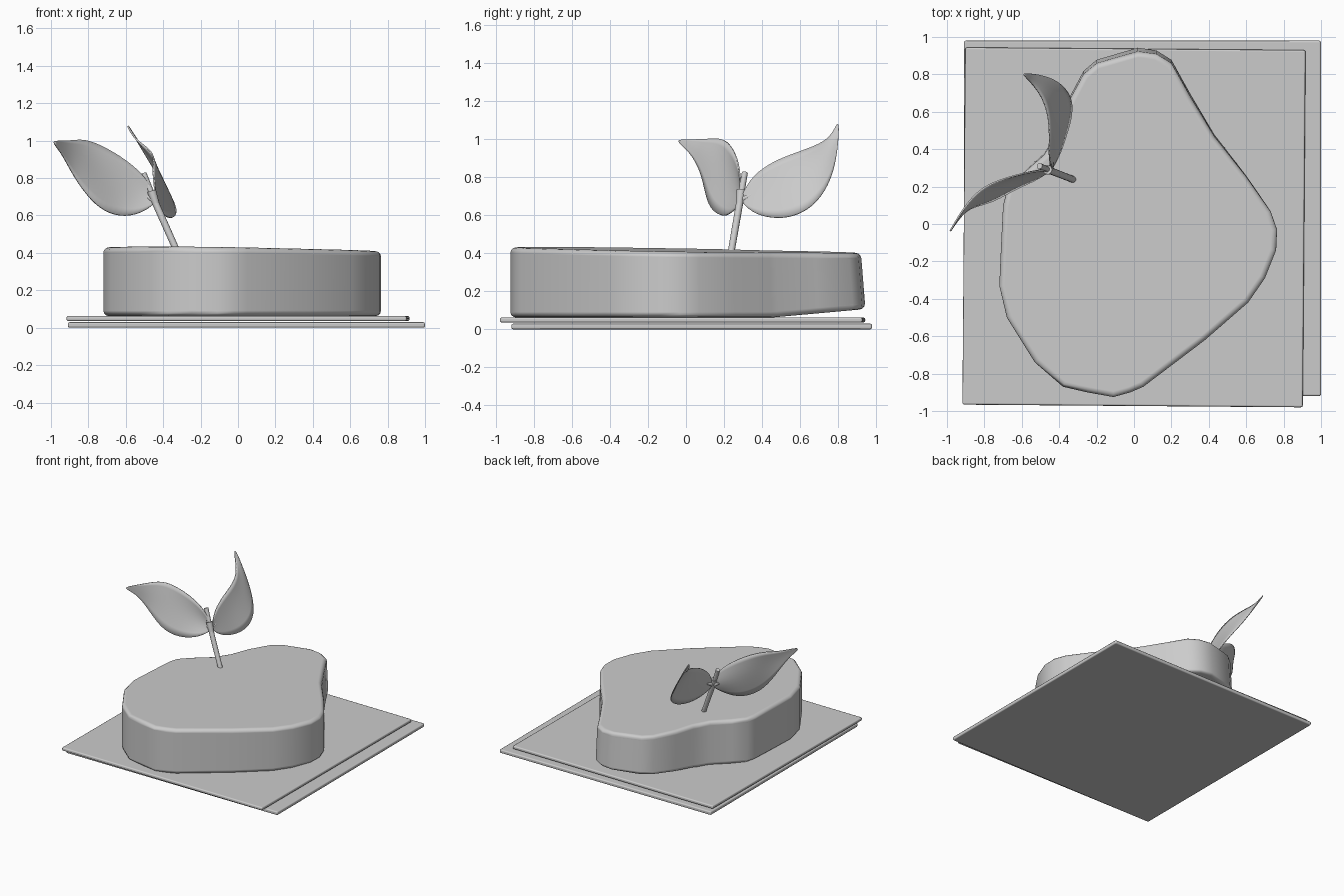
import bpy, bmesh, math
from mathutils import Vector

if "Cube" in bpy.data.objects:
    bpy.data.objects.remove(bpy.data.objects["Cube"])


def finish(name, bm, angle=35):
    bmesh.ops.recalc_face_normals(bm, faces=bm.faces)
    mesh = bpy.data.meshes.new(name)
    bm.to_mesh(mesh)
    bm.free()
    ob = bpy.data.objects.new(name, mesh)
    bpy.context.collection.objects.link(ob)
    bpy.ops.object.select_all(action='DESELECT')
    ob.select_set(True)
    bpy.context.view_layer.objects.active = ob
    bpy.ops.object.shade_smooth_by_angle(angle=math.radians(angle))
    return ob


def bevel(ob, width, segments):
    m = ob.modifiers.new("bevel", 'BEVEL')
    m.width, m.segments = width, segments
    m.limit_method = 'ANGLE'
    m.angle_limit = math.radians(40)
    m.harden_normals = True


# Thin square plates, slightly offset from each other
def plate(name, center, size, turn):
    bm = bmesh.new()
    bmesh.ops.create_cube(bm, size=1)
    for v in bm.verts:
        v.co = Vector([a * b for a, b in zip(v.co, size)])
    ob = finish(name, bm)
    ob.location = center
    ob.rotation_euler.z = math.radians(turn)
    bevel(ob, 0.01, 2)


plate("lower_plate", (0.045, 0.03, 0.015), (1.91, 1.9, 0.03), 0)
plate("upper_plate", (0, -0.018, 0.049), (1.82, 1.91, 0.027), -0.45)

# Fruit slice: pear outline extruded, with a sloping top and a raised back underside
outline = [(0.02, 0.945), (0.12, 0.93), (0.2, 0.88), (0.3, 0.70), (0.43, 0.48),
           (0.6, 0.26), (0.73, 0.07), (0.765, -0.03), (0.76, -0.14), (0.70, -0.29),
           (0.61, -0.42), (0.38, -0.62), (0.05, -0.87), (-0.02, -0.90), (-0.11, -0.925),
           (-0.25, -0.90), (-0.38, -0.87), (-0.53, -0.74), (-0.68, -0.50), (-0.72, -0.33),
           (-0.71, -0.10), (-0.70, 0.10), (-0.68, 0.18), (-0.60, 0.27), (-0.48, 0.38),
           (-0.41, 0.50), (-0.36, 0.65), (-0.27, 0.82), (-0.20, 0.88)]
bm = bmesh.new()
face = bm.faces.new([bm.verts.new((x, y, 0)) for x, y in outline])
ext = bmesh.ops.extrude_face_region(bm, geom=[face])
for v in ext["geom"]:
    if isinstance(v, bmesh.types.BMVert):
        v.co.z = 1
bmesh.ops.bisect_plane(bm, geom=bm.verts[:] + bm.edges[:] + bm.faces[:],
                       plane_co=(0, 0.45, 0), plane_no=(0, 1, 0))
for v in bm.verts:
    x, y, z = v.co
    if z > 0.5:
        v.co = (x, y * (0.975 if y > 0 else 1), 0.417 - 0.012 * x - 0.015 * y)
    else:
        v.co.z = 0.062 + 0.09 * max(0, y - 0.45)
body = finish("fruit_slice", bm)
bevel(body, 0.03, 3)


# Stem parts: tapered cylinders between two points
def rod(name, a, b, r1, r2):
    a, b = Vector(a), Vector(b)
    bm = bmesh.new()
    bmesh.ops.create_cone(bm, cap_ends=True, segments=12, radius1=r1, radius2=r2,
                          depth=(b - a).length)
    ob = finish(name, bm, 50)
    ob.location = (a + b) / 2
    ob.rotation_euler = (b - a).to_track_quat('Z', 'Y').to_euler()


node = (-0.447, 0.285, 0.68)
rod("stem_lower", (-0.318, 0.235, 0.39), node, 0.018, 0.019)
rod("stem_collar", (-0.438, 0.282, 0.66), (-0.462, 0.29, 0.73), 0.019, 0.025)
rod("stem_upper", node, (-0.505, 0.31, 0.825), 0.016, 0.016)
rod("leaf_stalk_left", node, (-0.50, 0.292, 0.705), 0.017, 0.007)
rod("leaf_stalk_back", node, (-0.435, 0.35, 0.71), 0.017, 0.007)


# Leaves: rows of upper edge, midrib and lower edge, closing to a tip
def leaf(name, rows, tip):
    bm = bmesh.new()
    grid = [[bm.verts.new(p) for p in row] for row in rows]
    for r, s in zip(grid, grid[1:]):
        for i in (0, 1):
            bm.faces.new((r[i], r[i + 1], s[i + 1], s[i]))
    t = bm.verts.new(tip)
    for i in (0, 1):
        bm.faces.new((grid[-1][i], grid[-1][i + 1], t))
    ob = finish(name, bm, 60)
    ob.modifiers.new("subdivide", 'SUBSURF').levels = 2
    ob.modifiers["subdivide"].render_levels = 2
    m = ob.modifiers.new("thickness", 'SOLIDIFY')
    m.thickness, m.offset = 0.008, 0


leaf("leaf_left", [
    [(-.44, .29, .71), (-.44, .29, .69), (-.44, .29, .665)],
    [(-.495, .285, .81), (-.51, .30, .71), (-.52, .235, .61)],
    [(-.60, .27, .90), (-.61, .268, .76), (-.63, .19, .59)],
    [(-.72, .235, .97), (-.72, .212, .82), (-.74, .125, .635)],
    [(-.82, .19, 1.01), (-.81, .15, .88), (-.825, .10, .73)],
    [(-.90, .10, 1.0), (-.89, .09, .93), (-.89, .08, .83)],
    [(-.95, .02, 1.0), (-.947, .02, .975), (-.945, .02, .94)]],
    (-1.0, -.068, 1.0))

leaf("leaf_back", [
    [(-.44, .295, .71), (-.44, .295, .69), (-.44, .295, .665)],
    [(-.455, .35, .81), (-.43, .36, .71), (-.40, .36, .605)],
    [(-.45, .46, .885), (-.415, .47, .74), (-.36, .48, .58)],
    [(-.455, .58, .93), (-.405, .58, .79), (-.328, .59, .60)],
    [(-.49, .68, .965), (-.425, .685, .85), (-.335, .69, .665)],
    [(-.54, .745, 1.0), (-.475, .757, .93), (-.41, .768, .785)],
    [(-.575, .78, 1.045), (-.55, .79, 1.02), (-.51, .80, .95)]],
    (-.605, .81, 1.112))
